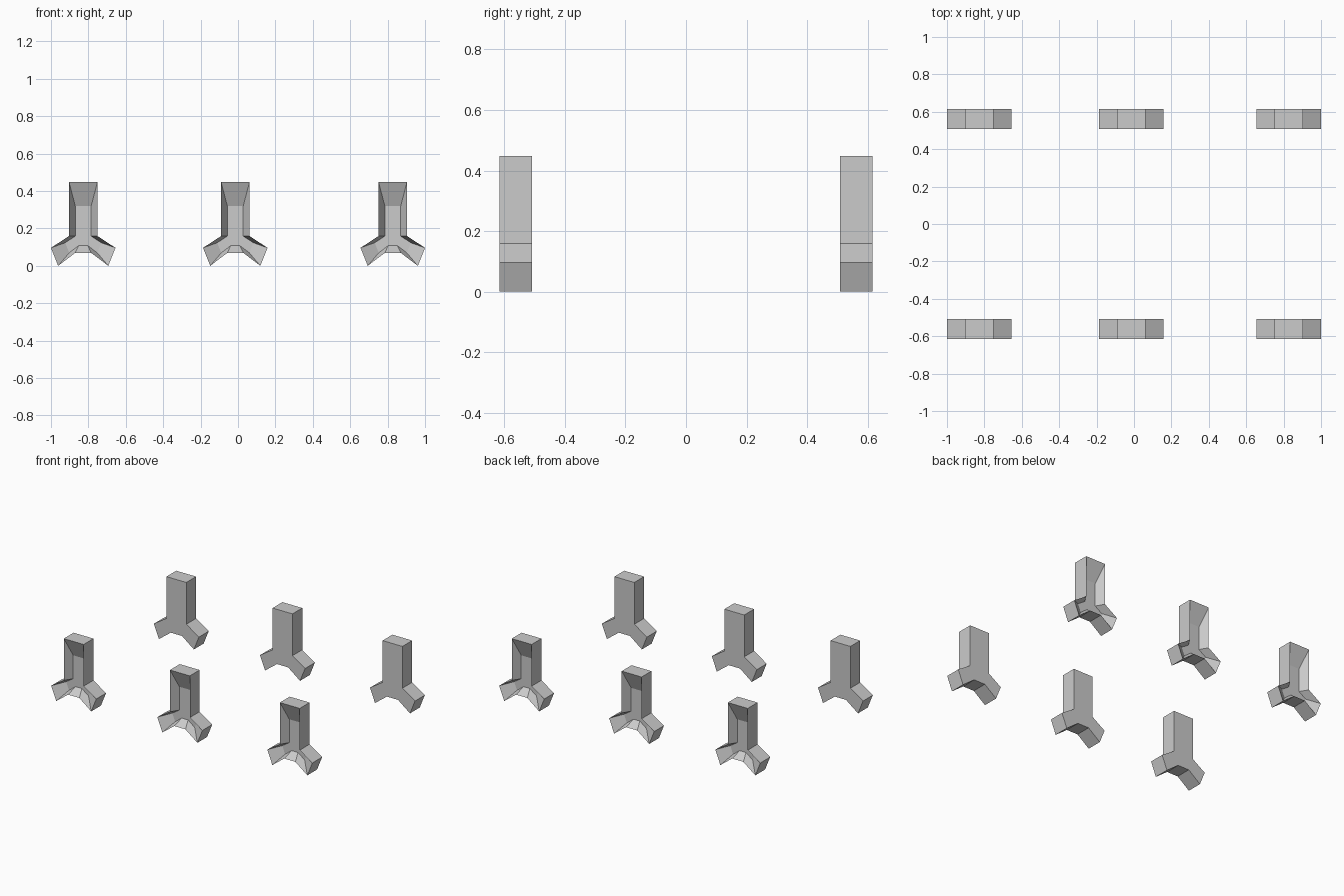
import bpy, bmesh

if "Cube" in bpy.data.objects:
    bpy.data.objects.remove(bpy.data.objects["Cube"])

# Right half of the Y-shaped outline (x, z), from the top down to the underside
HALF = [(0.076, 0.45), (0.076, 0.161), (0.1725, 0.098), (0.134, 0.002), (0.043, 0.071)]
OUTLINE = HALF + [(-x, z) for x, z in reversed(HALF)]
PIVOT_Z = 0.16      # the recess floor is the outline shrunk about this height
SHRINK = 0.56
Y_IN, Y_OUT = 0.508, 0.615
DEPTH = 0.055


def y_block(name, cx, side):
    """Y-shaped block, with a tapered recess in its outward face."""
    bm = bmesh.new()

    def ring(y, s):
        return [bm.verts.new((cx + x * s, side * y, PIVOT_Z + (z - PIVOT_Z) * s))
                for x, z in OUTLINE]

    rings = [ring(Y_IN, 1), ring(Y_OUT, 1), ring(Y_OUT - DEPTH, SHRINK)]
    n = len(OUTLINE)
    # outer walls, then sloped recess walls
    for a, b in zip(rings, rings[1:]):
        for i in range(n):
            j = (i + 1) % n
            bm.faces.new((a[i], a[j], b[j], b[i]))
    # plain inward face and recess floor
    bm.faces.new(rings[0])
    bm.faces.new(rings[-1])
    bmesh.ops.recalc_face_normals(bm, faces=bm.faces)
    # put the base exactly on the ground
    low = min(v.co.z for v in bm.verts)
    bmesh.ops.translate(bm, verts=bm.verts, vec=(0, 0, -low))
    mesh = bpy.data.meshes.new(name)
    bm.to_mesh(mesh)
    bm.free()
    obj = bpy.data.objects.new(name, mesh)
    bpy.context.collection.objects.link(obj)


# Two rows of three blocks
for row, side in (("front", -1), ("back", 1)):
    for col, cx in (("left", -0.8275), ("middle", -0.0145), ("right", 0.8275)):
        y_block(f"{row}_{col}_bracket", cx, side)
